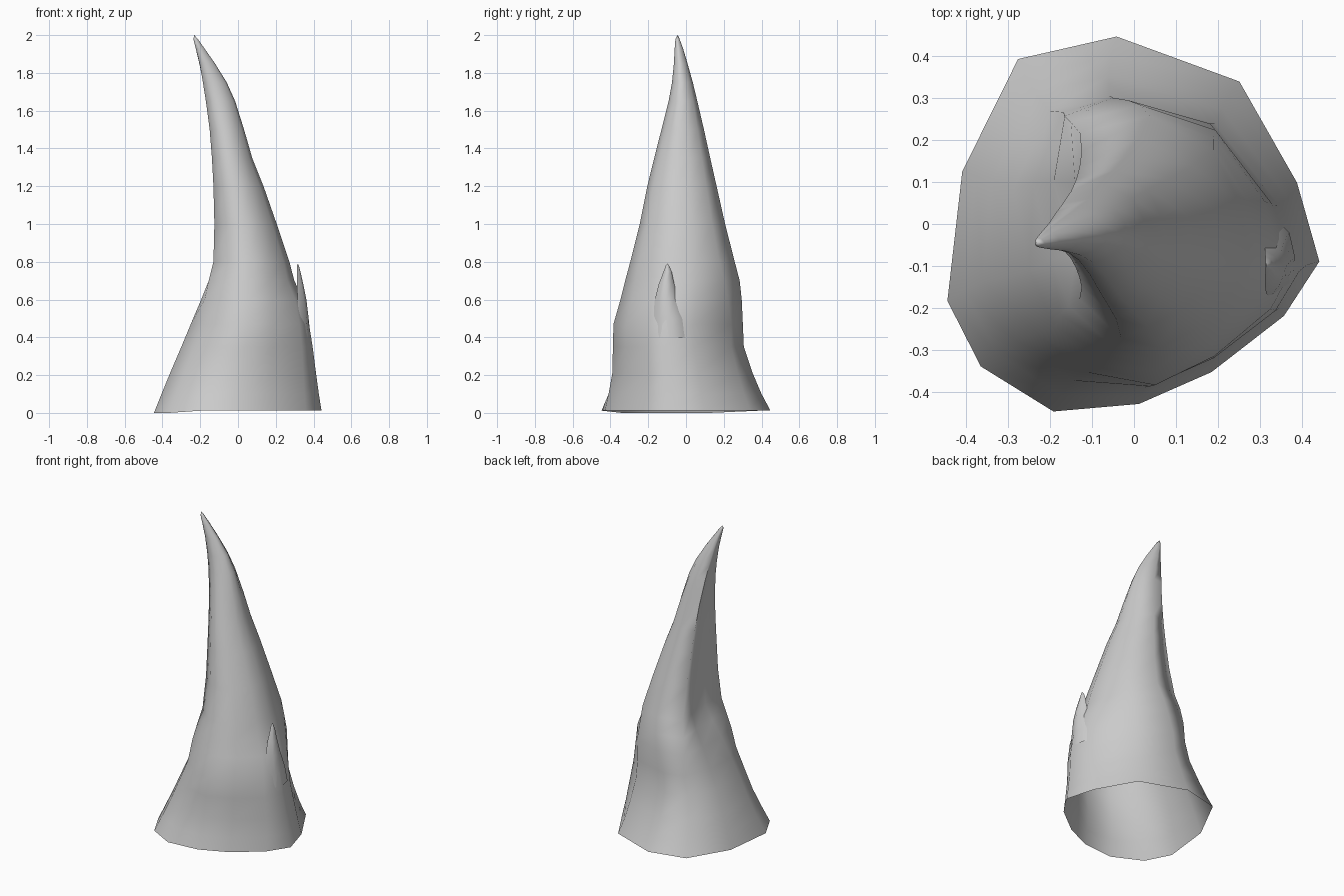
import bpy, bmesh
from mathutils import Vector


def loft(name, rings, tip, angle):
    # skin a stack of equal-length rings and close it at the tip, open below
    bm = bmesh.new()
    rows = [[bm.verts.new(p) for p in r] for r in rings]
    n = len(rows[0])
    for a, b in zip(rows, rows[1:]):
        for i in range(n):
            j = (i + 1) % n
            bm.faces.new((a[i], a[j], b[j], b[i]))
    top = bm.verts.new(tip)
    for i in range(n):
        bm.faces.new((rows[-1][i], rows[-1][(i + 1) % n], top))
    bmesh.ops.recalc_face_normals(bm, faces=bm.faces[:])
    me = bpy.data.meshes.new(name)
    bm.to_mesh(me)
    bm.free()
    ob = bpy.data.objects.new(name, me)
    bpy.context.collection.objects.link(ob)
    bpy.ops.object.select_all(action='DESELECT')
    ob.select_set(True)
    bpy.context.view_layer.objects.active = ob
    bpy.ops.object.shade_smooth_by_angle(angle=angle)
    return ob


# unit outlines, counter-clockwise: ground, mid-height and hollow-backed horn
foot = [(1, -.2), (.88, .22), (.57, .76), (-.09, 1), (-.62, .88), (-.92, .28),
        (-1, -.41), (-.82, -.76), (-.43, -1), (.03, -.96), (.42, -.79), (.81, -.49)]
waist = [(1, -.2), (.86, .25), (.38, .82), (-.36, 1), (-.74, .9), (-.97, .4),
         (-1, -.2), (-.8, -.6), (-.47, -.87), (-.04, -1), (.41, -.8), (.84, -.47)]
horn = [(1, -.15), (.9, .25), (.6, .7), (-.15, 1), (-1, .85), (-.84, .38),
        (-.82, -.15), (-1, -.58), (-.5, -.92), (-.05, -1), (.45, -.83), (.85, -.5)]

# z, x min, x max, y min, y max, outline blend (0 foot, 1 waist, 2 horn)
levels = [
    (0.012, -.445, .442, -.447, .447, 0),
    (0.10, -.405, .428, -.41, .40, .25),
    (0.21, -.36, .413, -.39, .353, .5),
    (0.35, -.30, .395, -.387, .306, .8),
    (0.47, -.25, .376, -.384, .301, 1),
    (0.60, -.195, .346, -.347, .295, 1.35),
    (0.70, -.155, .298, -.322, .284, 1.7),
    (0.80, -.13, .272, -.295, .258, 1.95),
    (1.00, -.125, .205, -.245, .207, 2),
    (1.20, -.13, .135, -.205, .162, 2),
    (1.35, -.138, .075, -.168, .128, 2),
    (1.50, -.15, .032, -.13, .095, 2),
    (1.65, -.17, -.015, -.092, .060, 1.9),
    (1.75, -.186, -.06, -.074, .036, 1.7),
    (1.85, -.205, -.122, -.064, .008, 1.4),
    (1.93, -.224, -.178, -.06, -.016, 1.2),
    (1.98, -.236, -.213, -.056, -.034, 1.1),
]
rings = []
for z, x0, x1, y0, y1, t in levels:
    a, b, f = (foot, waist, t) if t < 1 else (waist, horn, t - 1)
    pts = [Vector(p).lerp(Vector(q), f) for p, q in zip(a, b)]
    us, vs = [p.x for p in pts], [p.y for p in pts]
    rings.append([(x0 + (x1 - x0) * (p.x - min(us)) / (max(us) - min(us)),
                   y0 + (y1 - y0) * (p.y - min(vs)) / (max(vs) - min(vs)), z)
                  for p in pts])
for i in (5, 6, 7):  # lowest corners of the rim
    x, y, z = rings[0][i]
    rings[0][i] = (x, y, 0)
loft("horn_spike", rings, (-.232, -.044, 2.0), 1.6)

# small thorn splitting off the right side: z, inner x, outer x, y min, y max
thorn = []
for z, xi, xo, y0, y1 in [(.40, .33, .384, -.18, .02), (.50, .325, .374, -.175, .0),
                          (.60, .315, .362, -.165, -.04), (.68, .312, .346, -.145, -.062),
                          (.75, .313, .33, -.118, -.076), (.78, .313, .322, -.107, -.09)]:
    c, w, d = (y0 + y1) / 2, (y1 - y0) / 2, xo - xi
    thorn.append([(xo, c, z), (xi + .75 * d, c + .6 * w, z), (xi, c + w, z),
                  (xi + .1 * d, c, z), (xi, c - w, z), (xi + .75 * d, c - .6 * w, z)])
loft("side_thorn", thorn, (.316, -.099, .79), 1.2)
